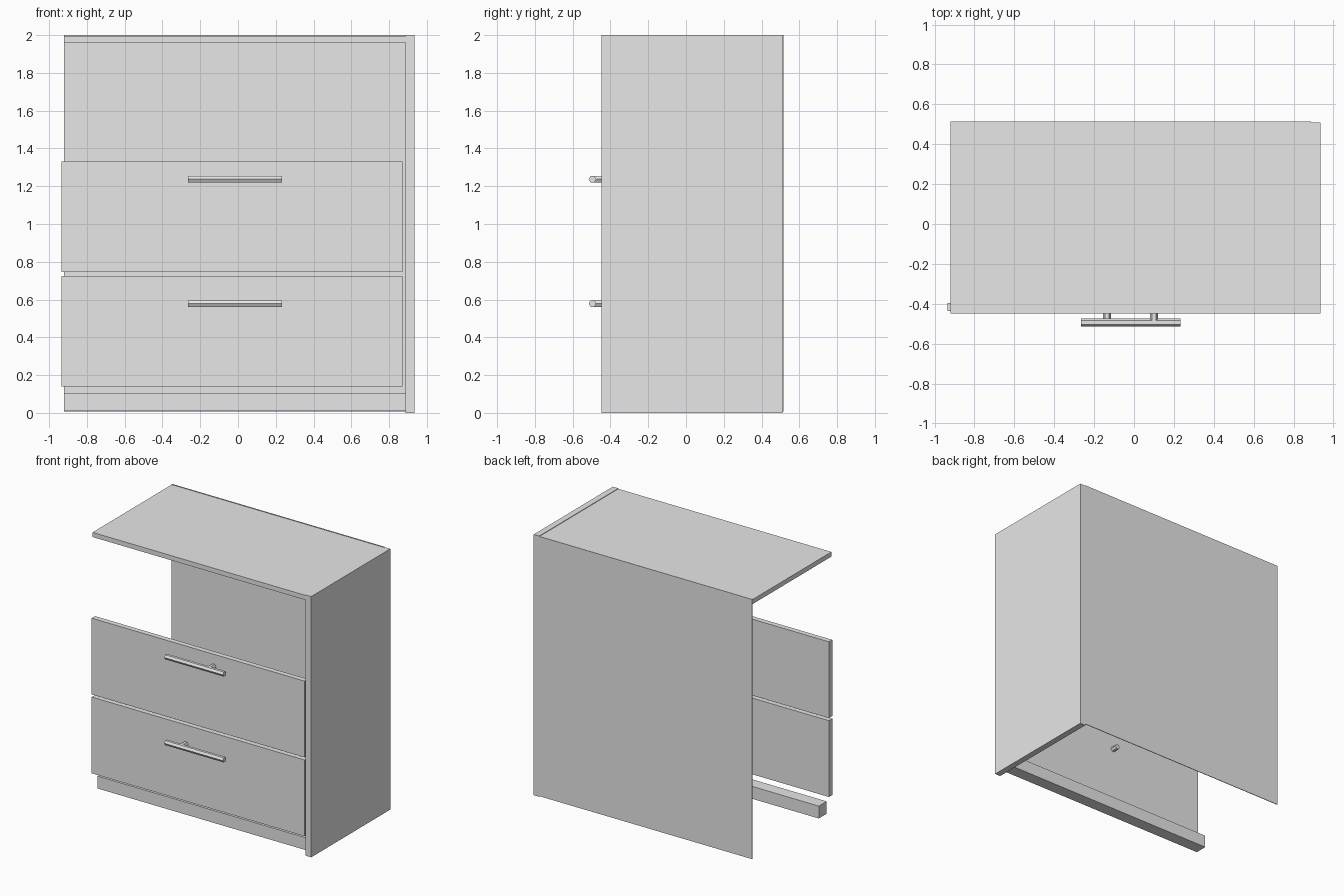
import bpy
import bmesh
from math import cos, sin, pi
from mathutils import Vector

if "Cube" in bpy.data.objects:
    bpy.data.objects.remove(bpy.data.objects["Cube"], do_unlink=True)

# Single plain finish
grey = bpy.data.materials.new("light_grey")
grey.use_nodes = True
colour = (0.8, 0.8, 0.8, 1.0)
grey.diffuse_color = colour
grey.node_tree.nodes["Principled BSDF"].inputs["Base Color"].default_value = colour


def finish(name, bm):
    bmesh.ops.recalc_face_normals(bm, faces=bm.faces)
    mesh = bpy.data.meshes.new(name)
    bm.to_mesh(mesh)
    bm.free()
    mesh.materials.append(grey)
    obj = bpy.data.objects.new(name, mesh)
    bpy.context.collection.objects.link(obj)
    return obj


def board(name, x, y, z):
    """Box given by its (low, high) range on each axis."""
    bm = bmesh.new()
    bmesh.ops.create_cube(bm, size=1)
    for v in bm.verts:
        v.co = [(lo + hi) / 2 + c * (hi - lo) for c, (lo, hi) in zip(v.co, (x, y, z))]
    return finish(name, bm)


def hex_rod(name, start, end, across, radius=0.02):
    """Six-sided rod with flat top and bottom; across is its wide direction."""
    bm = bmesh.new()
    start, end, across = Vector(start), Vector(end), Vector(across)
    up = Vector((0, 0, 1))
    ring = [bm.verts.new(start + radius * (across * cos(k * pi / 3) + up * sin(k * pi / 3)))
            for k in range(6)]
    face = bm.faces.new(ring)
    ext = bmesh.ops.extrude_face_region(bm, geom=[face], use_keep_orig=True)
    moved = [g for g in ext["geom"] if isinstance(g, bmesh.types.BMVert)]
    bmesh.ops.translate(bm, verts=moved, vec=end - start)
    return finish(name, bm)


# Carcass
LEFT, JOIN, RIGHT = -0.92, 0.888, 0.935
FRONT, BACK = -0.448, 0.515
board("side_panel", (JOIN, RIGHT), (FRONT, 0.51), (0, 2))
board("top_panel", (LEFT, JOIN), (FRONT, 0.51), (1.96, 1.996))
board("back_panel", (LEFT, JOIN), (0.51, BACK), (0.008, 2))
board("plinth", (LEFT, JOIN), (-0.39, -0.295), (0.01, 0.105))

# Drawer fronts, each with a bar handle on one post
for level, bottom, post_x in (("lower", 0.14, -0.135), ("upper", 0.745, 0.1)):
    board(level + "_drawer_front", (-0.935, 0.87), (-0.437, -0.397), (bottom, bottom + 0.585))
    z = 0.579 if level == "lower" else 1.237
    hex_rod(level + "_handle_bar", (-0.265, -0.495, z), (0.233, -0.495, z), (0, 1, 0))
    hex_rod(level + "_handle_post", (post_x, -0.49, z), (post_x, -0.345, z), (1, 0, 0))
